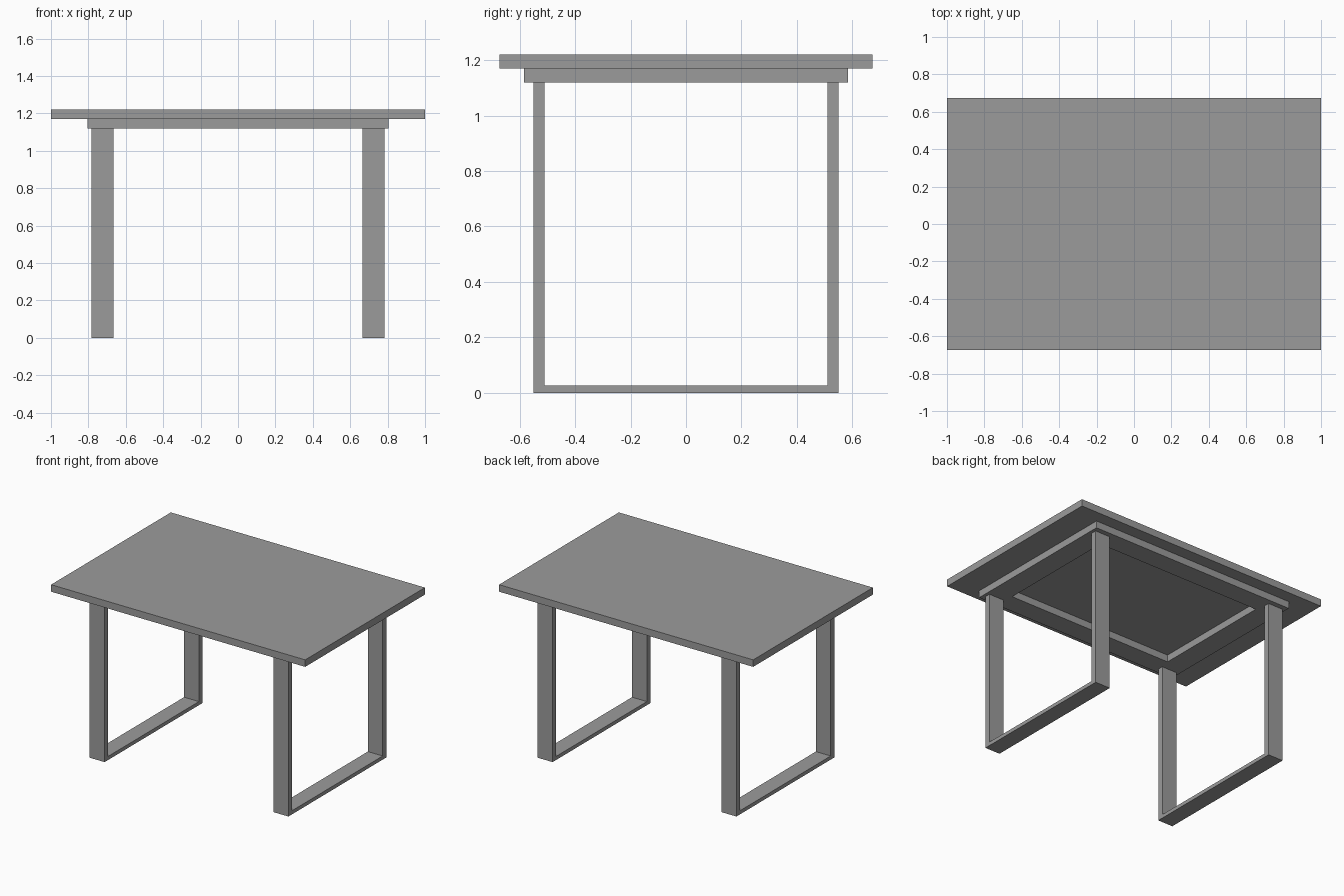
import bpy
import bmesh

cube = bpy.data.objects.get("Cube")
if cube:
    bpy.data.objects.remove(cube, do_unlink=True)

grey = bpy.data.materials.new("mid_grey")
grey.use_nodes = True
grey.diffuse_color = (0.33, 0.33, 0.33, 1)
grey.node_tree.nodes["Principled BSDF"].inputs["Base Color"].default_value = (0.33, 0.33, 0.33, 1)


def finish(name, bm):
    bmesh.ops.recalc_face_normals(bm, faces=bm.faces)
    mesh = bpy.data.meshes.new(name)
    bm.to_mesh(mesh)
    bm.free()
    mesh.materials.append(grey)
    obj = bpy.data.objects.new(name, mesh)
    bpy.context.collection.objects.link(obj)
    return obj


def extruded(name, outline, depth):
    """Fill an outline and push it along the depth vector."""
    bm = bmesh.new()
    face = bm.faces.new([bm.verts.new(p) for p in outline])
    geom = bmesh.ops.extrude_face_region(bm, geom=[face])["geom"]
    moved = [v for v in geom if isinstance(v, bmesh.types.BMVert)]
    bmesh.ops.translate(bm, vec=depth, verts=moved)
    return finish(name, bm)


def rectangle(x, y, z):
    return [(-x, -y, z), (x, -y, z), (x, y, z), (-x, y, z)]


# Table top
extruded("table_top", rectangle(1.0, 0.673, 1.17), (0, 0, 0.05))

# Apron: a flat rectangular ring under the top
bm = bmesh.new()
rings = [[bm.verts.new(p) for p in rectangle(x, y, z)]
         for x, y, z in ((0.805, 0.585, 1.12), (0.805, 0.585, 1.17),
                         (0.65, 0.44, 1.17), (0.65, 0.44, 1.12))]
for r, ring in enumerate(rings):
    following = rings[(r + 1) % 4]
    for i in range(4):
        j = (i + 1) % 4
        bm.faces.new((ring[i], ring[j], following[j], following[i]))
finish("apron_frame", bm)

# Leg loops: flat U shaped bars, one at each end
outer, inner, floor_bar, top = 0.55, 0.51, 0.026, 1.12
u_profile = [(-outer, 0), (outer, 0), (outer, top), (inner, top),
             (inner, floor_bar), (-inner, floor_bar), (-inner, top), (-outer, top)]
for name, side in (("left_leg_loop", 1), ("right_leg_loop", -1)):
    extruded(name, [(side * 0.665, y, z) for y, z in u_profile], (side * 0.117, 0, 0))
